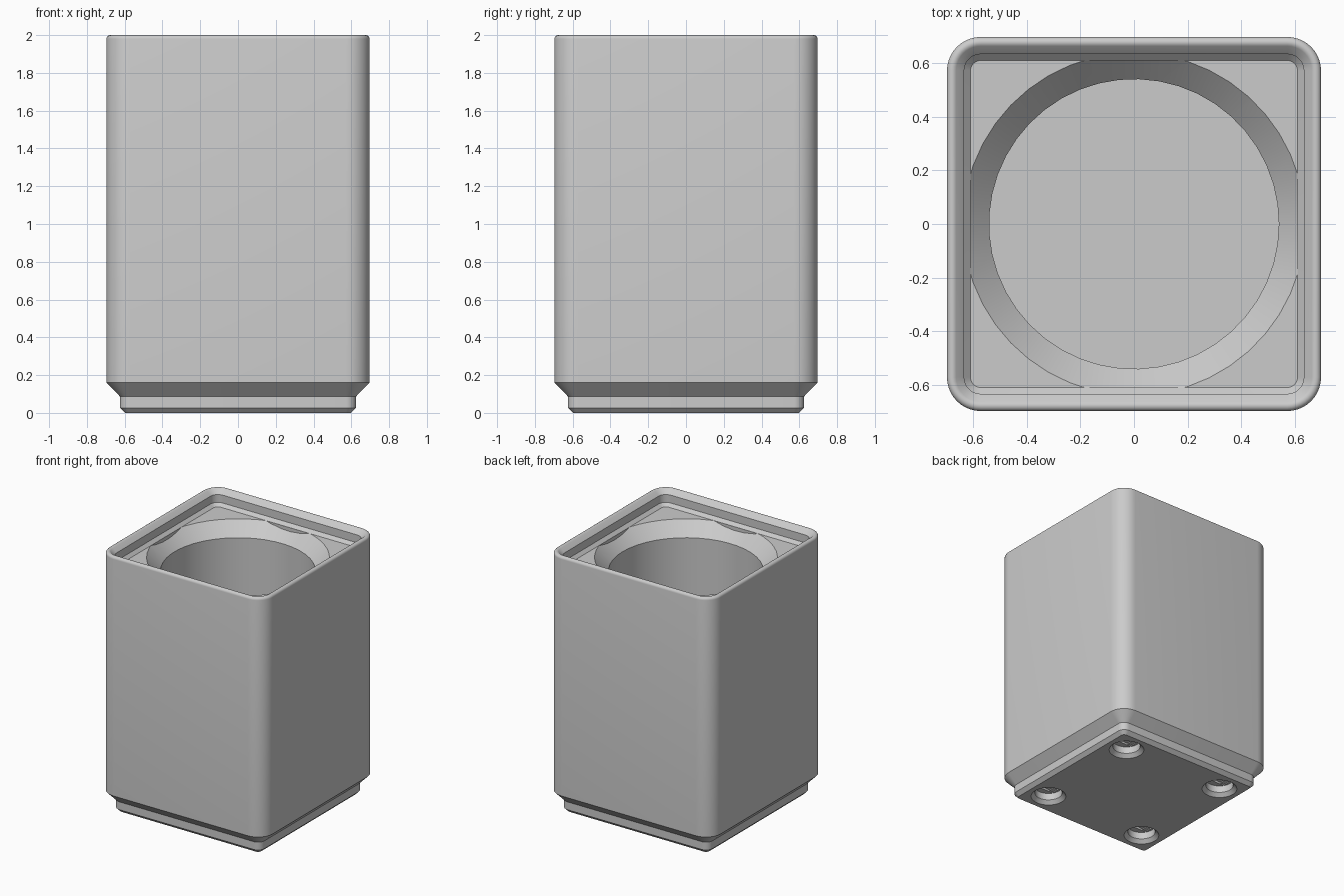
import bpy
import bmesh
import math
from mathutils import Matrix

if "Cube" in bpy.data.objects:
    bpy.data.objects.remove(bpy.data.objects["Cube"], do_unlink=True)

HALF = 0.697      # half width of the outer wall
CORNER = 0.126    # outer corner radius
FLOOR = 1.881     # flat deck inside the lip
ROUND = 45        # sides of the round cuts

grey = bpy.data.materials.new("light grey plastic")
grey.use_nodes = True
grey.diffuse_color = (0.6, 0.6, 0.6, 1)
grey.node_tree.nodes["Principled BSDF"].inputs["Base Color"].default_value = (0.6, 0.6, 0.6, 1)


def square_ring(inset, z, steps=10):
    """Rounded square, inset from the outer wall."""
    r = CORNER - inset
    c = HALF - CORNER
    pts = []
    for q in range(4):
        cx = c * (1 if q in (0, 3) else -1)
        cy = c * (1 if q < 2 else -1)
        for i in range(steps + 1):
            a = math.pi / 2 * (q + i / steps)
            pts.append((cx + r * math.cos(a), cy + r * math.sin(a), z))
    return pts


def round_ring(r, z, x=0, y=0):
    return [(x + r * math.cos(math.tau * i / ROUND), y + r * math.sin(math.tau * i / ROUND), z)
            for i in range(ROUND)]


def loft(name, rings):
    """Closed solid skinned through rings of equal length."""
    bm = bmesh.new()
    rows = [[bm.verts.new(p) for p in ring] for ring in rings]
    n = len(rows[0])
    for a, b in zip(rows, rows[1:]):
        for i in range(n):
            j = (i + 1) % n
            bm.faces.new((a[i], a[j], b[j], b[i]))
    bm.faces.new(rows[0][::-1])
    bm.faces.new(rows[-1])
    bmesh.ops.recalc_face_normals(bm, faces=bm.faces)
    return finish(name, bm)


def box(name, size, centre):
    bm = bmesh.new()
    bmesh.ops.create_cube(bm, size=1, matrix=Matrix.Translation(centre) @ Matrix.Diagonal((*size, 1)))
    return finish(name, bm)


def finish(name, bm):
    mesh = bpy.data.meshes.new(name)
    bm.to_mesh(mesh)
    bm.free()
    mesh.materials.append(grey)
    ob = bpy.data.objects.new(name, mesh)
    bpy.context.collection.objects.link(ob)
    return ob


def boolean(target, cutter, operation="DIFFERENCE"):
    cutter.hide_render = True
    mod = target.modifiers.new("cut", "BOOLEAN")
    mod.operation = operation
    mod.solver = "EXACT"
    mod.object = cutter
    bpy.context.view_layer.objects.active = target
    bpy.ops.object.modifier_apply(modifier=mod.name)
    bpy.data.objects.remove(cutter, do_unlink=True)


# Body: stepped foot, tall wall, rounded rim and stepped inner lip
profile = [(0.099, 0), (0.072, 0.027), (0.072, 0.087), (0, 0.16)]
rim = 0.02
for i in range(7):
    a = math.radians(135) * i / 6
    profile.append((rim - rim * math.cos(a), 2 - rim + rim * math.sin(a)))
profile += [(0.064, FLOOR + 0.084), (0.064, FLOOR + 0.0235), (0.0875, FLOOR)]
rings = [square_ring(d, z) for d, z in profile]
body = loft("container_body", rings)

# Round well with a chamfered mouth, kept within the lip
well = loft("well_cutter", [round_ring(0.54, 0.235), round_ring(0.54, FLOOR - 0.1),
                            round_ring(0.638, FLOOR), round_ring(0.638, FLOOR + 0.01)])
limit = loft("well_limit", [square_ring(0.088, 0.1), square_ring(0.088, 2.1)])
boolean(well, limit, "INTERSECT")
boolean(body, well)

# Four chamfered magnet holes with stepped bridging slots at their ends
for sx in (-1, 1):
    for sy in (-1, 1):
        x, y = 0.436 * sx, 0.436 * sy
        boolean(body, loft("hole_cutter", [round_ring(0.127, -0.002, x, y),
                                           round_ring(0.098, 0.027, x, y),
                                           round_ring(0.098, 0.08, x, y)]))
        boolean(body, box("slot_cutter", (0.16, 0.1, 0.02), (x, y, 0.077)))
        boolean(body, box("square_cutter", (0.1, 0.1, 0.03), (x, y, 0.08)))

# Smooth curves with crisp edges
bpy.ops.object.select_all(action="DESELECT")
body.select_set(True)
bpy.context.view_layer.objects.active = body
bpy.ops.object.shade_smooth_by_angle(angle=math.radians(30))
